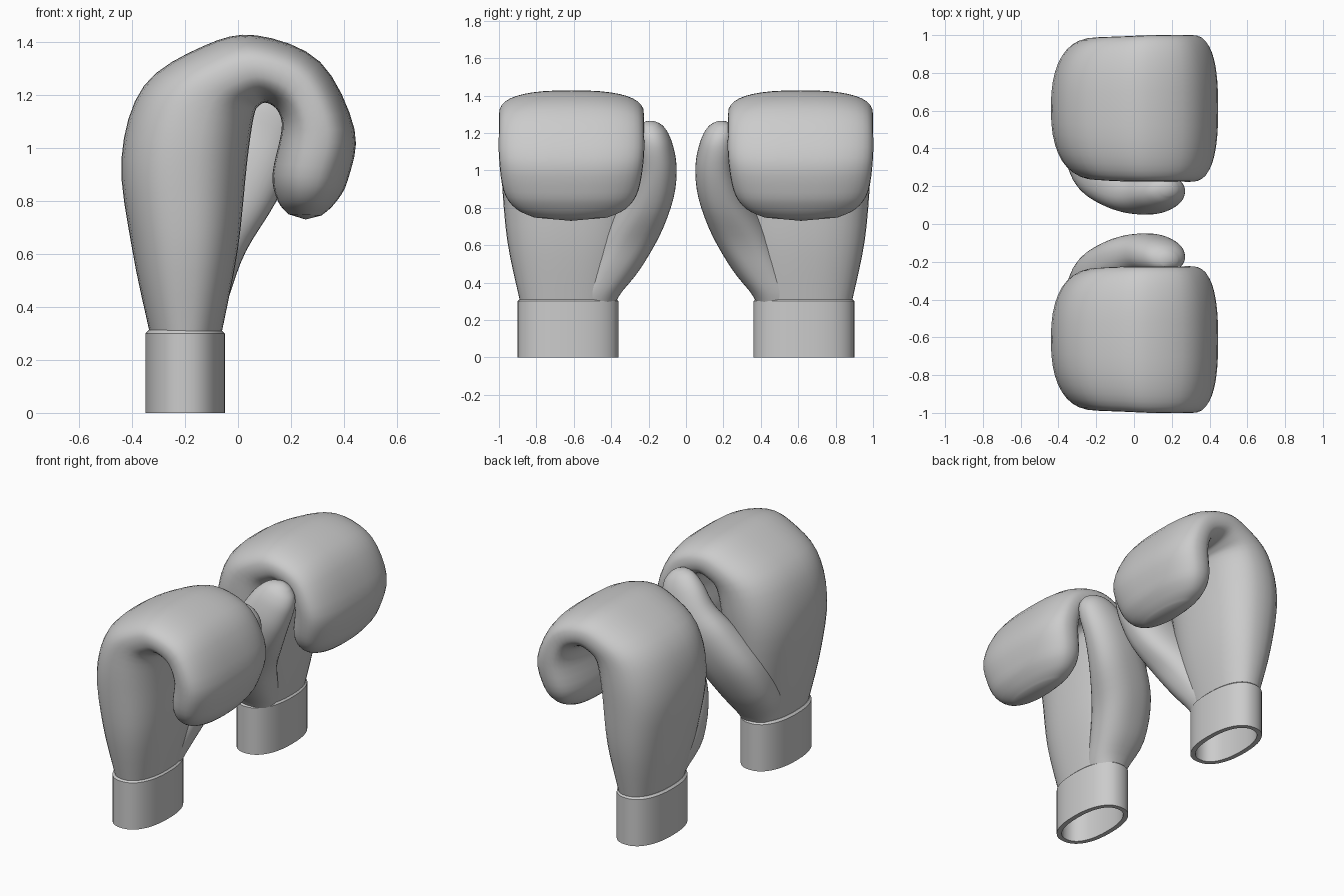
import bpy, bmesh, math

if "Cube" in bpy.data.objects:
    bpy.data.objects.remove(bpy.data.objects["Cube"])


def spline(stations, steps):
    """Catmull-Rom interpolation through a list of station tuples."""
    out = []
    for i in range(len(stations) - 1):
        p0, p1 = stations[max(i - 1, 0)], stations[i]
        p2, p3 = stations[i + 1], stations[min(i + 2, len(stations) - 1)]
        for s in range(steps):
            t = s / steps
            out.append([0.5 * (2 * b + (c - a) * t + (2 * a - 5 * b + 4 * c - d) * t * t
                               + (3 * b - a - 3 * c + d) * t ** 3)
                        for a, b, c, d in zip(p0, p1, p2, p3)])
    out.append(list(stations[-1]))
    return out


def ring(bm, st, seg=40):
    """Superellipse between an outer and an inner xz point, spanning y0..y1."""
    ox, oz, ix, iz, y0, y1, n = st
    verts = []
    for k in range(seg):
        a = 2 * math.pi * k / seg
        c, s = math.cos(a), math.sin(a)
        c = math.copysign(abs(c) ** (2 / n), c)
        s = math.copysign(abs(s) ** (2 / n), s)
        verts.append(bm.verts.new(((ox + ix) / 2 + c * (ox - ix) / 2,
                                   (y0 + y1) / 2 + s * (y1 - y0) / 2,
                                   (oz + iz) / 2 + c * (oz - iz) / 2)))
    return verts


def loft(name, stations, tip=None, closed=False, angle=60):
    bm = bmesh.new()
    rings = [ring(bm, s) for s in stations]
    pairs = list(zip(rings, rings[1:]))
    if closed:
        pairs.append((rings[-1], rings[0]))
    for r, q in pairs:
        for k in range(len(r)):
            j = (k + 1) % len(r)
            bm.faces.new((r[k], r[j], q[j], q[k]))
    if not closed:
        bm.faces.new(rings[0])
        v = bm.verts.new(tip)
        r = rings[-1]
        for k in range(len(r)):
            bm.faces.new((r[k], r[(k + 1) % len(r)], v))
    bmesh.ops.recalc_face_normals(bm, faces=bm.faces)
    me = bpy.data.meshes.new(name)
    bm.to_mesh(me)
    bm.free()
    ob = bpy.data.objects.new(name, me)
    bpy.context.collection.objects.link(ob)
    # second glove of the pair
    mod = ob.modifiers.new("pair", 'MIRROR')
    mod.use_axis = (False, True, False)
    mod.use_mirror_merge = False
    bpy.ops.object.select_all(action='DESELECT')
    ob.select_set(True)
    bpy.context.view_layer.objects.active = ob
    bpy.ops.object.shade_smooth_by_angle(angle=math.radians(angle))
    return ob


# Hand and curled fist: outer x,z / inner x,z / y range / squareness
hand = [
    (-.335, .31, -.06, .31, .37, .89, 2.3),
    (-.40, .62, .00, .62, .29, .955, 2.4),
    (-.44, .96, .035, .95, .24, .985, 2.4),
    (-.355, 1.235, .06, 1.12, .23, .99, 2.4),
    (-.13, 1.385, .08, 1.16, .225, .995, 2.5),
    (.07, 1.425, .11, 1.17, .225, 1.0, 2.6),
    (.31, 1.325, .15, 1.14, .225, 1.0, 2.7),
    (.44, 1.07, .165, 1.07, .225, 1.0, 2.7),
    (.415, .88, .13, .90, .255, .975, 2.5),
    (.365, .79, .15, .80, .32, .91, 2.3),
    (.315, .745, .19, .75, .42, .81, 2.1),
]
loft("glove_hand", spline(hand, 4), tip=(.255, .615, .73))

# Thumb, broad at the wrist and tucked beside the fist
thumb = [
    (-.29, .22, -.11, .22, .40, .62, 2.2),
    (-.31, .33, -.07, .32, .36, .60, 2.3),
    (-.36, .50, -.03, .45, .245, .54, 2.4),
    (-.32, .74, .03, .61, .135, .45, 2.5),
    (-.19, .95, .14, .79, .065, .33, 2.4),
    (-.07, 1.08, .22, .96, .05, .27, 2.2),
    (.01, 1.19, .265, 1.10, .075, .26, 2.2),
    (.08, 1.25, .265, 1.18, .11, .25, 2.1),
    (.14, 1.265, .23, 1.235, .15, .23, 2.0),
]
loft("glove_thumb", spline(thumb, 4), tip=(.19, .19, 1.262))


# Hollow wrist cuff with a softened top edge
def cuff_ring(z, inset):
    return (-.35 + inset, z, -.05 - inset, z, .36 + inset, .90 - inset, 2.3)


loft("wrist_cuff", [cuff_ring(0, 0), cuff_ring(.30, 0), cuff_ring(.312, .012),
                    cuff_ring(.312, .03), cuff_ring(0, .03)], closed=True, angle=30)
